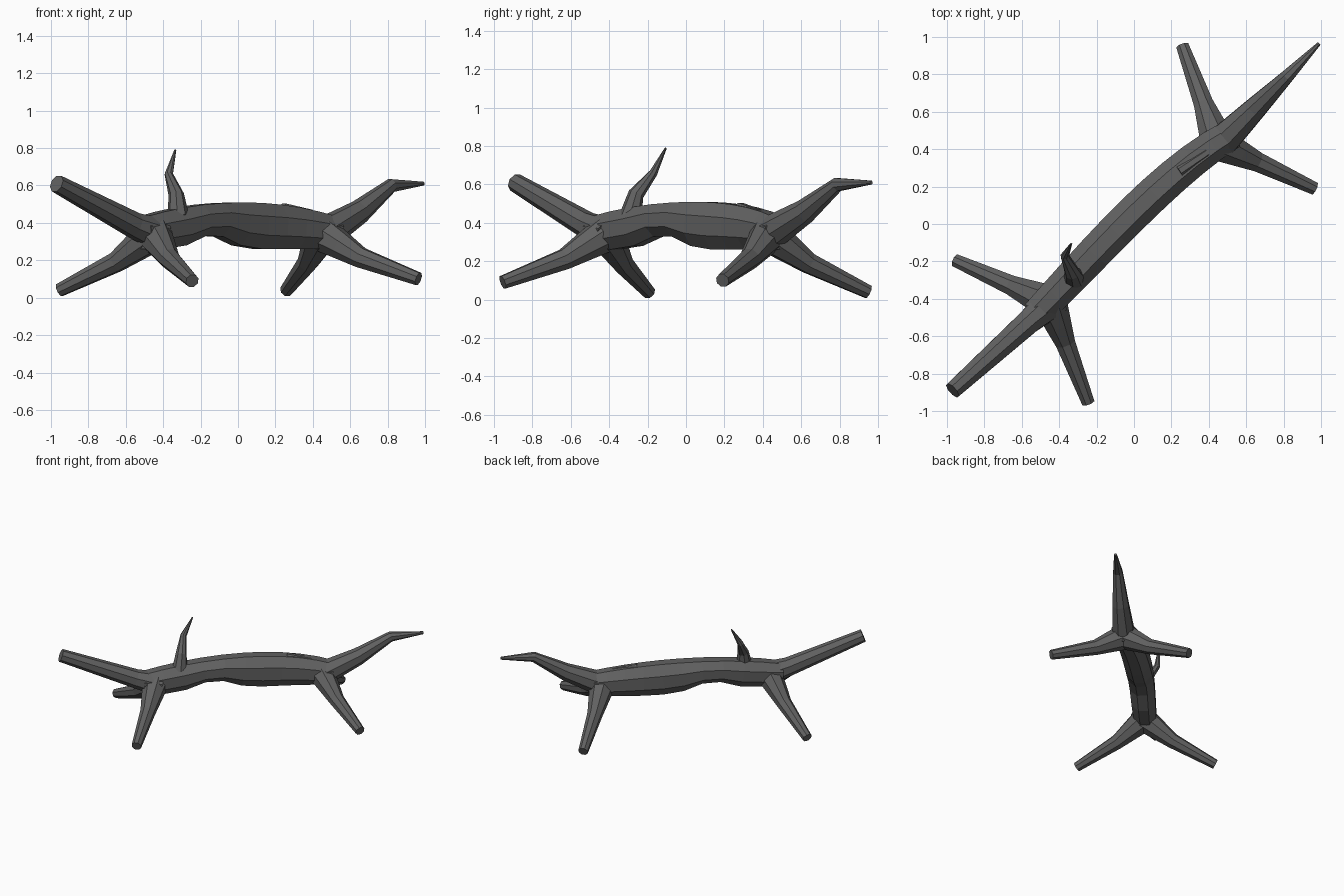
import bpy, bmesh, math
from mathutils import Vector

cube = bpy.data.objects.get("Cube")
if cube:
    bpy.data.objects.remove(cube)

SIDES = 8
UP = Vector((0, 0, 1))

bark = bpy.data.materials.new("dark_grey_bark")
bark.use_nodes = True
bark.diffuse_color = (0.12, 0.12, 0.12, 1)
bark.node_tree.nodes["Principled BSDF"].inputs["Base Color"].default_value = bark.diffuse_color


def loft(name, centres, half_widths, half_heights):
    """Flat-faced closed tube whose rings stand square to the path."""
    bm = bmesh.new()
    rings = []
    last = len(centres) - 1
    corner = 1 / math.cos(math.pi / SIDES)
    for index, centre in enumerate(centres):
        along = centres[min(index + 1, last)] - centres[max(index - 1, 0)]
        side = along.cross(UP).normalized()
        rise = side.cross(along).normalized()
        ring = []
        for step in range(SIDES):
            angle = math.tau * (step + 0.5) / SIDES
            across = side * math.cos(angle) * half_widths[index]
            upward = rise * math.sin(angle) * half_heights[index]
            ring.append(bm.verts.new(centre + (across + upward) * corner))
        rings.append(ring)
    for ring, following in zip(rings, rings[1:]):
        for step in range(SIDES):
            after = (step + 1) % SIDES
            bm.faces.new((ring[step], ring[after], following[after], following[step]))
    bm.faces.new(rings[0])
    bm.faces.new(rings[-1])
    bmesh.ops.recalc_face_normals(bm, faces=bm.faces)
    mesh = bpy.data.meshes.new(name)
    bm.to_mesh(mesh)
    bm.free()
    mesh.materials.append(bark)
    bpy.context.collection.objects.link(bpy.data.objects.new(name, mesh))


def limb(name, path, root_radius, tip_radius):
    """Round branch that tapers evenly from point to point."""
    centres = [Vector(point) for point in path]
    spans = len(centres) - 1
    radii = [root_radius + (tip_radius - root_radius) * index / spans
             for index in range(len(centres))]
    loft(name, centres, radii, radii)


def trunk(stations):
    """Bowed diagonal log with an arched back and a hollow under its belly."""
    centres, widths, heights = [], [], []
    for index in range(stations):
        t = 2 * index / (stations - 1) - 1
        arch = 1 - t * t
        hollow = math.exp(-(4 * t + 1.2) ** 2)
        top = 0.43 + 0.08 * arch
        bottom = 0.26 + 0.08 * hollow
        bow = 0.06 * arch * (1 + t / 2)
        centres.append(Vector((0.52 * t, 0.48 * t + bow, (top + bottom) / 2)))
        widths.append(0.08 + 0.015 * arch)
        heights.append((top - bottom) / 2)
    loft("trunk", centres, widths, heights)


def stub(name, root, end):
    """Supporting stub that sags a little at its bend."""
    root, end = Vector(root), Vector(end)
    bend = root.lerp(end, 0.4) - UP * 0.03
    limb(name, [root, root.lerp(bend, 0.5), bend, end], 0.09, 0.034)


trunk(stations=11)

# Raised branches at both ends of the trunk
limb("sawn_branch", [(-0.42, -0.4, 0.335), (-0.56, -0.52, 0.39), (-0.97, -0.89, 0.61)],
     root_radius=0.085, tip_radius=0.045)
limb("tapered_branch", [(0.46, 0.43, 0.34), (0.65, 0.62, 0.46), (0.82, 0.79, 0.6), (0.99, 0.965, 0.61)],
     root_radius=0.085, tip_radius=0.01)

# Four splayed stubs that hold the trunk up
front_root = (-0.45, -0.42, 0.34)
back_root = (0.45, 0.43, 0.34)
stub("front_right_stub", front_root, (-0.955, -0.195, 0.04))
stub("front_left_stub", front_root, (-0.245, -0.955, 0.09))
stub("back_right_stub", back_root, (0.26, 0.95, 0.04))
stub("back_left_stub", back_root, (0.965, 0.19, 0.1))

# Crooked twig and low knot on top of the trunk
limb("twig", [(-0.32, -0.29, 0.43), (-0.33, -0.26, 0.55), (-0.37, -0.17, 0.66), (-0.335, -0.105, 0.79)],
     root_radius=0.055, tip_radius=0.005)
limb("knot", [(0.24, 0.28, 0.47), (0.39, 0.38, 0.44)], root_radius=0.035, tip_radius=0.03)
